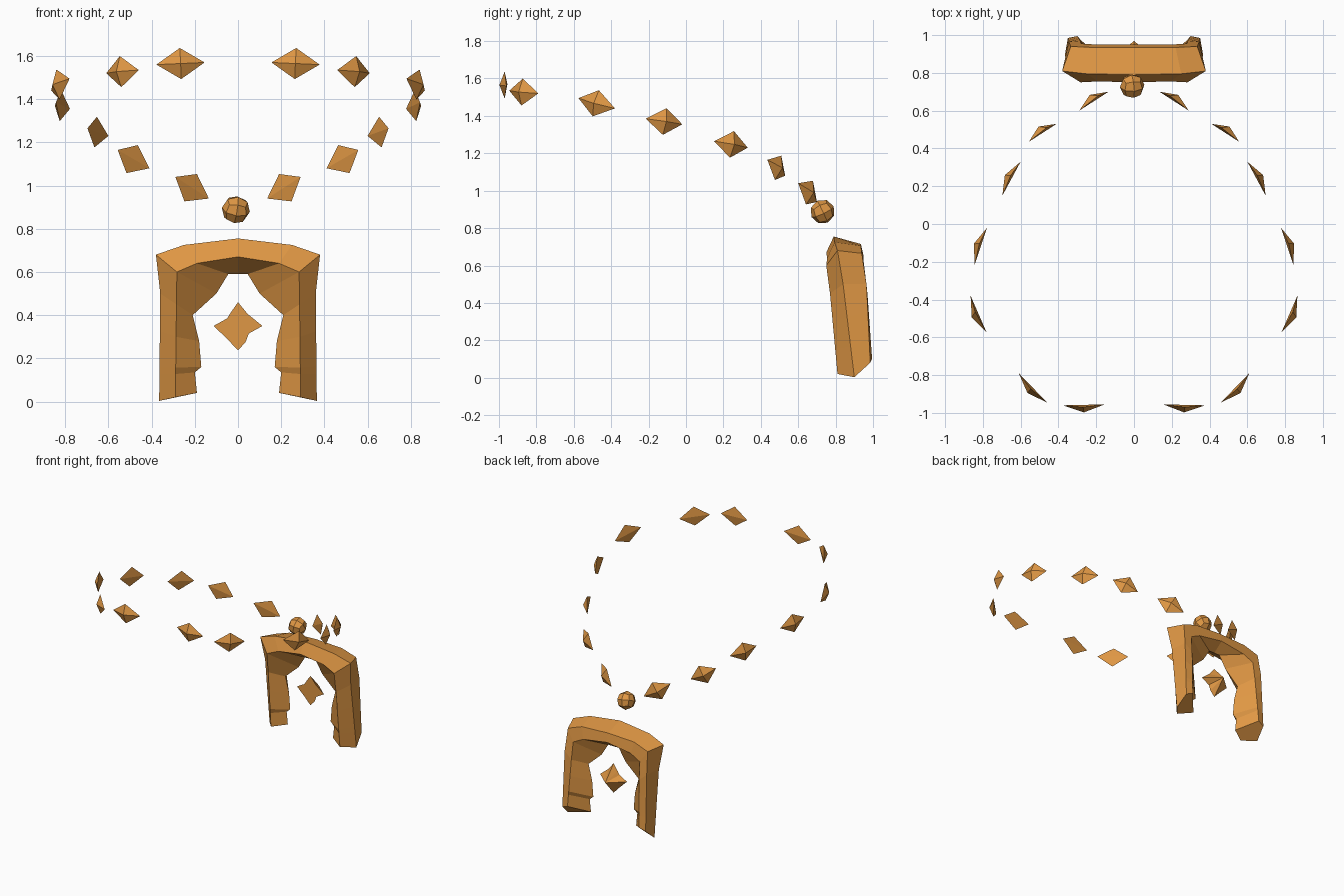
import bpy
import bmesh
from mathutils import Vector, Euler

default_cube = bpy.data.objects.get("Cube")
if default_cube:
    bpy.data.objects.remove(default_cube, do_unlink=True)

# Warm golden material shared by every part
gold = bpy.data.materials.new("warm_gold")
gold.use_nodes = True
gold_colour = (0.74, 0.31, 0.058, 1)
gold.diffuse_color = gold_colour
gold.node_tree.nodes["Principled BSDF"].inputs["Base Color"].default_value = gold_colour


def finish(name, bm, mirrored=False):
    """Turn a bmesh into a flat-shaded gold object, optionally mirrored across x."""
    bmesh.ops.recalc_face_normals(bm, faces=bm.faces)
    mesh = bpy.data.meshes.new(name)
    bm.to_mesh(mesh)
    bm.free()
    mesh.materials.append(gold)
    obj = bpy.data.objects.new(name, mesh)
    bpy.context.scene.collection.objects.link(obj)
    if mirrored:
        mirror = obj.modifiers.new("mirror", "MIRROR")
        mirror.use_axis = (True, False, False)
        mirror.use_clip = True
        mirror.merge_threshold = 0.0005
    return obj


def make_bead(name, start, end):
    """Wedge-backed faceted bead spanning two tips, with its apex facing outward."""
    start, end = Vector(start), Vector(end)
    middle = (start + end) / 2
    axis = (end - start).normalized()
    outward = axis.cross(Vector((0, 0, 1))).normalized()
    if outward.dot(Vector((middle.x, middle.y, 0))) < 0:
        outward.negate()
    up = axis.cross(outward).normalized()
    if up.z < 0:
        up.negate()
    bm = bmesh.new()
    a, b, top, bottom, apex = [bm.verts.new(p) for p in (
        start, end,
        middle + up * 0.072 + outward * 0.012,
        middle - up * 0.072 + outward * 0.012,
        middle + outward * 0.04)]
    for tip in (a, b):
        for edge in (top, bottom):
            bm.faces.new((tip, edge, apex))
    for edge in (top, bottom):
        bm.faces.new((a, b, edge))
    return finish(name, bm, mirrored=True)


# Chain of bead pairs, from the far end of the loop to the pendant
bead_tips = [
    ((.155, -.955, 1.57), (.378, -.96, 1.56)),
    ((.46, -.945, 1.535), (.61, -.79, 1.52)),
    ((.78, -.575, 1.495), (.865, -.38, 1.44)),
    ((.843, -.215, 1.385), (.778, -.02, 1.355)),
    ((.697, .15, 1.265), (.6, .33, 1.23)),
    ((.557, .435, 1.165), (.41, .53, 1.08)),
    ((.29, .6, 1.04), (.135, .7, .94)),
]
for number, (start, end) in enumerate(bead_tips, 1):
    make_bead(f"chain_bead_pair_{number}", start, end)

# Round bead: a cube subdivided once and rounded to a ball
bm = bmesh.new()
bmesh.ops.create_cube(bm, size=1)
bmesh.ops.subdivide_edges(bm, edges=bm.edges[:], cuts=1, use_grid_fill=True)
for v in bm.verts:
    v.co = v.co.normalized() * 0.066
round_bead = finish("round_bead", bm)
round_bead.location = (-.01, .73, .888)
round_bead.rotation_euler = Euler((0.45, 0.15, 0.1))

# Arch pendant: half of it is lofted along five rails, then mirrored.
# Each rail runs from the crown to the shoulder and down the leg.
front_rail = [(0, .75, .67), (.19, .755, .64), (.283, .75, .6), (.285, .77, .45), (.29, .81, .02)]
outer_rail = [(0, .79, .755), (.25, .795, .725), (.38, .81, .68), (.36, .84, .5), (.365, .9, .003)]
rear_rail = [(0, .935, .715), (.22, .935, .705), (.335, .94, .665), (.345, .965, .5), (.35, .985, .08)]
back_rail = [(0, .95, .65), (.2, .95, .62), (.28, .955, .58), (.285, .97, .45), (.3, .995, .1)]
# Inner opening profile as x and z
inner_profile = [(0, .59), (.045, .59), (.1, .5), (.21, .4), (.18, .28), (.17, .16), (.2, .135), (.19, .04)]


def extend_leg(rail):
    """Add straight leg stations matching the heights of the inner profile."""
    points = [Vector(p) for p in rail]
    knee, foot = points[-2:]
    leg = [knee.lerp(foot, t) for t in (0.35, 0.68, 0.75)]
    return points[:-1] + leg + [foot]


rails = [extend_leg(r) for r in (front_rail, outer_rail, rear_rail, back_rail)]
rails.append([Vector((x, .87, z)) for x, z in inner_profile])

bm = bmesh.new()
rings = [[bm.verts.new(p) for p in station] for station in zip(*rails)]
for upper, lower in zip(rings, rings[1:]):
    for i in range(len(upper)):
        j = (i + 1) % len(upper)
        bm.faces.new((upper[i], upper[j], lower[j], lower[i]))
bm.faces.new(rings[-1])
# The crown end stays open so the mirrored halves weld together
finish("arch_pendant", bm, mirrored=True)

# Hanging star: flat front, pointed back, notched on two opposite sides
star_outline = [(0, .46), (.045, .405), (.113, .35), (.05, .315), (.035, .275),
                (0, .237), (-.055, .295), (-.113, .35), (-.05, .385), (-.035, .41)]
bm = bmesh.new()
rim = [bm.verts.new((x, .87, z)) for x, z in star_outline]
tip = bm.verts.new((0, .97, .35))
bm.faces.new(rim)
for i, v in enumerate(rim):
    bm.faces.new((v, rim[(i + 1) % len(rim)], tip))
finish("hanging_star", bm)
